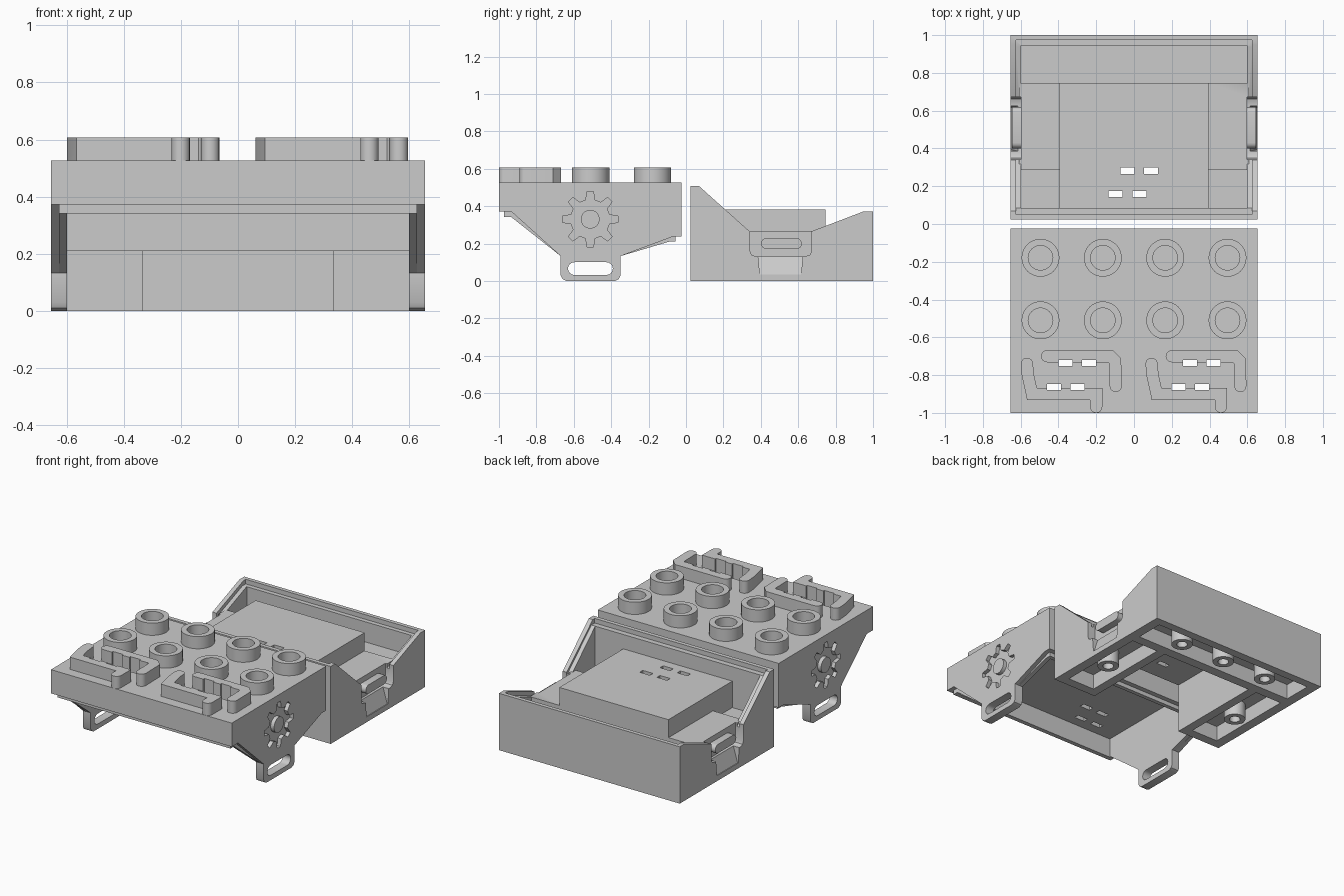
import bpy, bmesh
from math import sin, cos, pi, atan2
from mathutils import Vector

cube = bpy.data.objects.get("Cube")
if cube:
    bpy.data.objects.remove(cube, do_unlink=True)

grey = bpy.data.materials.new("grey plastic")
grey.use_nodes = True
COLOUR = (0.6, 0.6, 0.6, 1)
grey.diffuse_color = COLOUR
grey.node_tree.nodes["Principled BSDF"].inputs["Base Color"].default_value = COLOUR


def prism(name, outline, lo, hi, axis="z"):
    """Extrude a 2D outline: (y, z) along x, or (x, y) along z."""
    def place(p, h):
        return (h, p[0], p[1]) if axis == "x" else (p[0], p[1], h)
    bm = bmesh.new()
    low = [bm.verts.new(place(p, lo)) for p in outline]
    high = [bm.verts.new(place(p, hi)) for p in outline]
    bm.faces.new(low)
    bm.faces.new(high)
    n = len(outline)
    for i in range(n):
        j = (i + 1) % n
        bm.faces.new((low[i], low[j], high[j], high[i]))
    bmesh.ops.recalc_face_normals(bm, faces=bm.faces)
    mesh = bpy.data.meshes.new(name)
    bm.to_mesh(mesh)
    bm.free()
    mesh.materials.append(grey)
    ob = bpy.data.objects.new(name, mesh)
    bpy.context.collection.objects.link(ob)
    return ob


def box(name, x, y, z):
    return prism(name, [(x[0], y[0]), (x[1], y[0]), (x[1], y[1]), (x[0], y[1])], *z)


def circle(cx, cy, r, n=40):
    return [(cx + r * cos(2 * pi * i / n), cy + r * sin(2 * pi * i / n)) for i in range(n)]


def ribbon(path, width, steps=8):
    """Outline of a mitred polyline with round ends."""
    pts = [Vector(p) for p in path]
    r = width / 2

    def side(p):
        out = []
        for a, b, c in zip(p, p[1:], p[2:]):
            d, e = (b - a).normalized(), (c - b).normalized()
            n, m = Vector((d.y, -d.x)), Vector((e.y, -e.x))
            out.append(b + (n + m) * r / (1 + n.dot(m)))
        d = p[-1] - p[-2]
        ang = atan2(d.y, d.x) - pi / 2
        for i in range(steps + 1):
            t = ang + pi * i / steps
            out.append(p[-1] + Vector((cos(t), sin(t))) * r)
        return out
    return side(pts) + side(pts[::-1])


def gear(cy, cz, inner, outer, teeth=8):
    out = []
    for i in range(teeth):
        for off, r in ((-.29, inner), (-.14, outer), (.14, outer), (.29, inner)):
            t = 2 * pi * (i + off) / teeth
            out.append((cy + r * cos(t), cz + r * sin(t)))
    return out


def combine(ob, tool, op):
    mod = ob.modifiers.new(op, "BOOLEAN")
    mod.operation, mod.solver, mod.object = op, "EXACT", tool
    bpy.context.view_layer.objects.active = ob
    bpy.ops.object.modifier_apply(modifier=mod.name)
    bpy.data.objects.remove(tool, do_unlink=True)


def add(ob, tool):
    combine(ob, tool, "UNION")


def cut(ob, tool):
    combine(ob, tool, "DIFFERENCE")


W, LIP, IN = 0.655, 0.626, 0.598

# ---- Lid: outer shell with side tabs, inner lip, hollow underside
lid = prism("lid", [(-1, .527), (-1, .372), (-.935, .372), (-.67, .133), (-.67, .03), (-.66, .01),
                    (-.64, 0), (-.38, 0), (-.36, .01), (-.35, .03), (-.35, .133), (-.07, .237),
                    (-.023, .237), (-.023, .527)], -W, W, "x")
add(lid, prism("lip", [(-.972, .5), (-.972, .342), (-.935, .342), (-.67, .133), (-.35, .133),
                       (-.09, .21), (-.055, .21), (-.055, .5)], -LIP, LIP, "x"))
cut(lid, box("hollow", (-IN, IN), (-.943, -.082), (-.1, .47)))

# Tab slots
cut(lid, prism("tab_slot", ribbon([(-.597, .066), (-.425, .066)], .068), -1, 1, "x"))

# Gear relief on both sides, around a round hub
for s in (-1, 1):
    relief = prism("gear_relief", gear(-.512, .33, .105, .15), s * .63, s * .7, "x")
    cut(relief, prism("hub", circle(-.512, .33, .05), s * .6, s * .8, "x"))
    cut(lid, relief)

# Wire guides with slots through the plate
for dx in (0, .66):
    for path in ([(-.46, -.7), (-.125, -.7), (-.1, -.725), (-.097, -.858)],
                 [(-.567, -.74), (-.562, -.8), (-.54, -.9), (-.2, -.9), (-.2, -.968)]):
        add(lid, prism("guide", ribbon([(x + dx, y) for x, y in path], .064), .5, .607))
    for x, y in ((-.363, -.736), (-.238, -.736), (-.424, -.862), (-.3, -.862)):
        x += dx
        cut(lid, box("slot", (x - .037, x + .037), (y - .016, y + .016), (.3, .8)))

# Hollow round studs
for x in (-.495, -.165, .165, .495):
    for y in (-.179, -.51):
        add(lid, prism("stud", circle(x, y, .1), .5, .607))
        cut(lid, prism("stud_hole", circle(x, y, .065), .53, .7))

# ---- Base: tray with sloping walls and a rebated rim
base = prism("base", [(.023, 0), (.023, .507), (.07, .507), (.34, .265), (.67, .265), (.95, .372),
                      (1, .372), (1, 0)], -W, W, "x")
cut(base, prism("rebate", [(.05, .7), (.05, .477), (.085, .477), (.35, .235), (.665, .235),
                           (.94, .342), (.974, .342), (.974, .7)], -LIP, LIP, "x"))
cut(base, box("tray", (-IN, IN), (.085, .945), (.21, .8)))
add(base, box("shelf", (-.61, .61), (.285, .745), (.1, .265)))
add(base, box("raised_block", (-.395, .395), (.06, .746), (.1, .383)))

# Underside: front tunnel and shallow pockets
cut(base, box("tunnel", (-.335, .335), (-.1, .69), (-.1, .325)))
cut(base, box("rear_pocket", (-.59, .59), (.755, .945), (-.1, .1)))
for s in (-1, 1):
    x = sorted((s * .395, s * .59))
    cut(base, box("leg_pocket", x, (.085, .69), (-.1, .1)))

# Slots in the raised block
for x, y in ((-.035, .282), (.09, .282), (-.097, .16), (.028, .16)):
    cut(base, box("slot", (x - .037, x + .037), (y - .016, y + .016), (.3, .6)))

# Tubes in the pockets
for x, y in ((-.33, .85), (0, .85), (.33, .85), (-.505, .357), (.505, .357)):
    add(base, prism("tube", circle(x, y, .065), 0, .12))
    cut(base, prism("tube_hole", circle(x, y, .033), -.1, .1))

# Latch recess, finger groove and catch on both sides
for s in (-1, 1):
    inner, outer = sorted((s * .597, s * .8))
    cut(base, prism("latch_recess", [(.342, .5), (.342, .16), (.35, .14), (.37, .132), (.64, .132),
                                     (.662, .14), (.672, .16), (.672, .5)], inner, outer, "x"))
    groove = prism("finger_groove", [(.395, .035), (.615, .035), (.625, .14), (.385, .14)],
                   inner, outer, "x")
    for v in groove.data.vertices:
        if abs(v.co.x) < .7:
            v.co.x = s * (.65 if v.co.z < .1 else .61)
    cut(base, groove)
    a, b = sorted((s * .58, s * .645))
    add(base, prism("catch", ribbon([(.43, .2), (.59, .2)], .058), a, b, "x"))

# Smooth rounded faces, keep edges sharp
bpy.ops.object.select_all(action="DESELECT")
for ob in (lid, base):
    ob.select_set(True)
    bpy.context.view_layer.objects.active = ob
bpy.ops.object.shade_smooth_by_angle(angle=.5)
